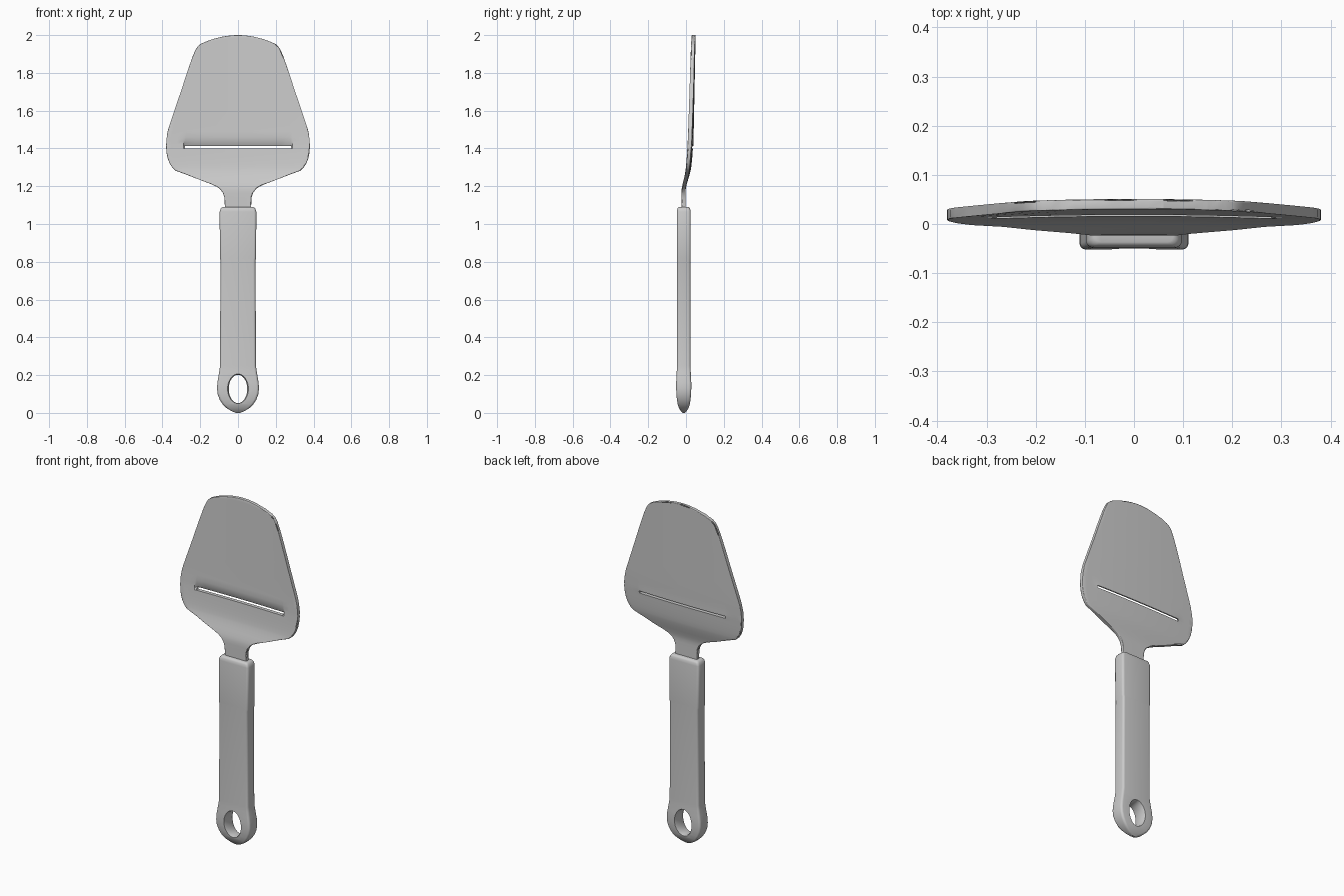
import bpy, bmesh
from math import cos, sin, pi

if "Cube" in bpy.data.objects:
    bpy.data.objects.remove(bpy.data.objects["Cube"])


def lerp(table, z):
    for (a, u), (b, v) in zip(table, table[1:]):
        if z <= b:
            return u + (v - u) * max(0, z - a) / (b - a)
    return table[-1][1]


def finish(bm, name):
    bmesh.ops.recalc_face_normals(bm, faces=bm.faces)
    me = bpy.data.meshes.new(name)
    bm.to_mesh(me)
    bm.free()
    ob = bpy.data.objects.new(name, me)
    bpy.context.collection.objects.link(ob)
    return ob


def smooth(ob, angle):
    bpy.ops.object.select_all(action='DESELECT')
    ob.select_set(True)
    bpy.context.view_layer.objects.active = ob
    bpy.ops.object.shade_smooth_by_angle(angle=angle)


# Blade: outline rows (height, half width), bent sheet with a slot
OUTLINE = [(1.05, .07), (1.10, .07), (1.14, .072), (1.165, .08), (1.183, .093),
           (1.197, .112), (1.212, .145), (1.235, .205), (1.26, .27), (1.282, .33),
           (1.295, .345), (1.32, .362), (1.35, .373), (1.38, .379), (1.40, .38),
           (1.413, .38), (1.425, .38), (1.44, .379), (1.46, .377), (1.49, .373),
           (1.52, .364), (1.60, .337), (1.70, .303), (1.80, .270), (1.88, .243),
           (1.92, .226), (1.94, .214), (1.952, .20)]
BEND = [(1.0, -.002), (1.18, -.002), (1.205, .002), (1.27, .022), (1.30, .028),
        (1.35, .033), (1.42, .038), (1.50, .041), (2.0, .051)]
LIP = {1.413: .015, 1.425: .009, 1.44: .004}
half = [.15, .3, .45, .6, .735, .76, .85, .93, 1]
COLS = [-s for s in reversed(half)] + [0] + half
THICK = .021

bm = bmesh.new()
layers = [[], []]
for z, w in OUTLINE:
    for k in (0, 1):
        row = []
        for s in COLS:
            x = s * w
            zz = z + .048 * max(0, (z - 1.6) / .352) ** 2 * (1 - s * s)
            y = lerp(BEND, zz) - .06 * x * x - (0 if k else THICK)
            if abs(s) < .75 and z in LIP:
                y += LIP[z] * (.1 if k else 1)
            row.append(bm.verts.new((x, y, zz)))
        layers[k].append(row)
R, C = len(OUTLINE) - 1, len(COLS) - 1
cells = {(i, j) for i in range(R) for j in range(C)
         if not (OUTLINE[i][0] == 1.40 and abs(COLS[j] + COLS[j + 1]) / 2 < .735)}
rim = []
for i, j in cells:
    for L in layers:
        bm.faces.new((L[i][j], L[i][j + 1], L[i + 1][j + 1], L[i + 1][j]))
    for di, dj, a, b in ((-1, 0, (i, j), (i, j + 1)), (1, 0, (i + 1, j), (i + 1, j + 1)),
                         (0, -1, (i, j), (i + 1, j)), (0, 1, (i, j + 1), (i + 1, j + 1))):
        n = (i + di, j + dj)
        if n not in cells:
            q = [layers[0][a[0]][a[1]], layers[0][b[0]][b[1]],
                 layers[1][b[0]][b[1]], layers[1][a[0]][a[1]]]
            bm.faces.new(q)
            if not (0 <= n[0] < R and 0 <= n[1] < C):
                rim += [bm.edges.get(q[:2]), bm.edges.get(q[2:])]
bmesh.ops.bevel(bm, geom=rim, offset=.006, segments=3, profile=.5, affect='EDGES',
                clamp_overlap=True)
smooth(finish(bm, "slicer_blade"), .6)

# Handle: lofted rounded rectangles (height, half width, half depth)
ROWS = [(0, .012, .006), (.01, .035, .016), (.025, .06, .025), (.045, .081, .032),
        (.07, .097, .036), (.10, .108, .039), (.13, .111, .040), (.16, .109, .040),
        (.19, .104, .0385), (.22, .099, .037), (.25, .095, .036), (.81, .093, .036),
        (.82, .096, .036), (1.065, .097, .036), (1.08, .092, .034), (1.087, .086, .030),
        (1.09, .08, .025)]
bm = bmesh.new()
rings = []
for z, w, d in ROWS:
    r = min(.013, d * .6)
    ring = []
    for q, (sx, sy) in enumerate(((1, 1), (-1, 1), (-1, -1), (1, -1))):
        for t in range(5):
            a = (q + t / 4) * pi / 2
            ring.append(bm.verts.new((sx * (w - r) + r * cos(a),
                                      -.012 + sy * (d - r) + r * sin(a), z)))
    rings.append(ring)
for A, B in zip(rings, rings[1:]):
    for i in range(len(A)):
        j = (i + 1) % len(A)
        bm.faces.new((A[i], A[j], B[j], B[i]))
bm.faces.new(rings[0])
bm.faces.new(rings[-1])
handle = finish(bm, "handle")

# Hanging hole: elliptical cutter flared at both faces
bm = bmesh.new()
prev = None
for y, k in ((-.08, 1.2), (-.052, 1.13), (-.036, 1), (.012, 1), (.028, 1.13), (.056, 1.2)):
    ring = [bm.verts.new((.049 * k * cos(2 * pi * i / 40), y,
                          .127 + .075 * (1 + (k - 1) * .5) * sin(2 * pi * i / 40)))
            for i in range(40)]
    if prev:
        for i in range(40):
            j = (i + 1) % 40
            bm.faces.new((prev[i], prev[j], ring[j], ring[i]))
    else:
        bm.faces.new(ring)
    prev = ring
bm.faces.new(prev)
cutter = finish(bm, "hole_cutter")
cutter.hide_render = True
mod = handle.modifiers.new("hanging_hole", 'BOOLEAN')
mod.object = cutter
mod.operation = 'DIFFERENCE'
mod.solver = 'EXACT'
bpy.context.view_layer.objects.active = handle
handle.select_set(True)
bpy.ops.object.modifier_apply(modifier=mod.name)
bpy.data.objects.remove(cutter)
smooth(handle, .6)
